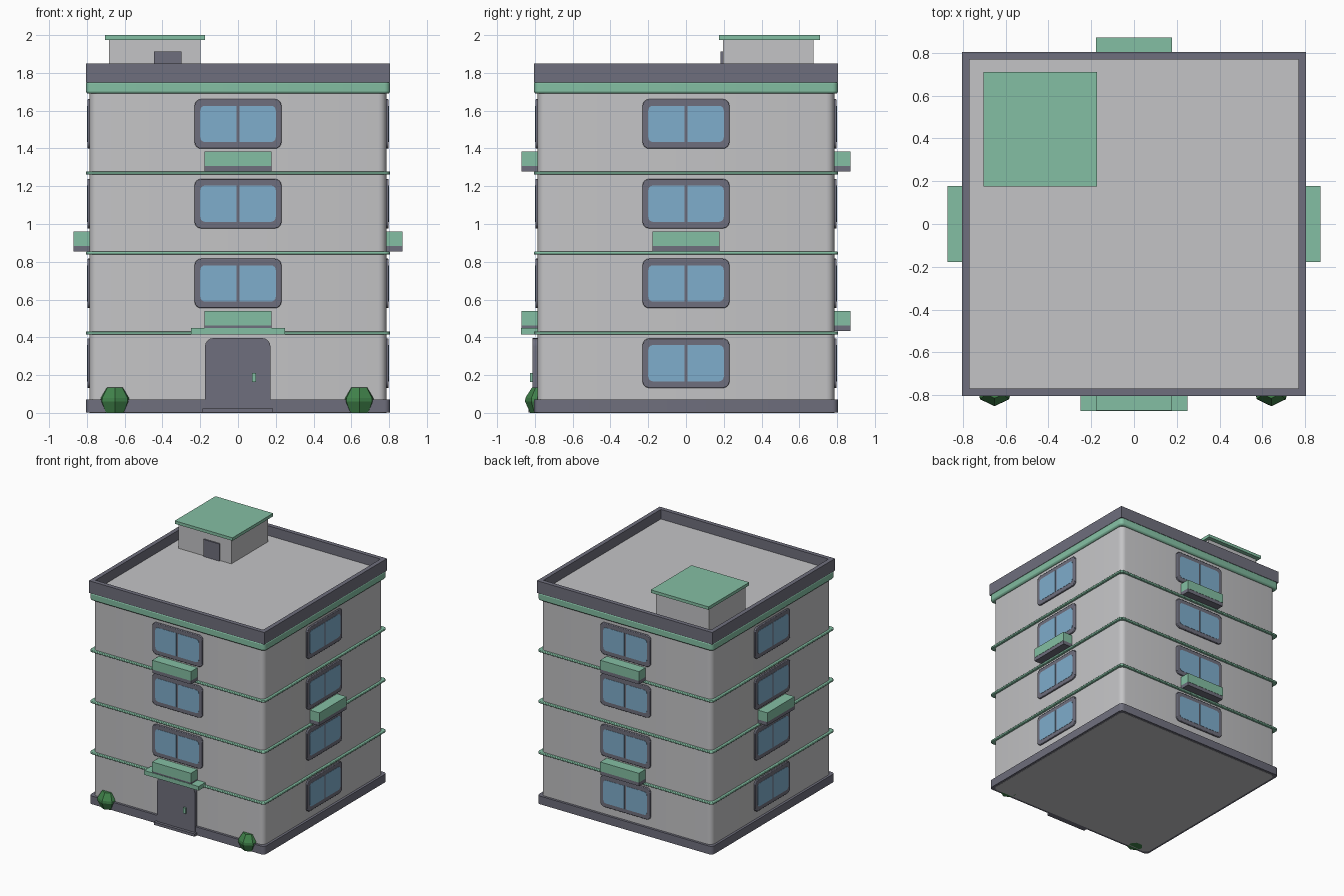
import bpy, bmesh, math
from mathutils import Matrix, Vector

if "Cube" in bpy.data.objects:
    bpy.data.objects.remove(bpy.data.objects["Cube"])


def material(name, rgb):
    lin = [(c / 255 / 12.92) if c < 11 else ((c / 255 + 0.055) / 1.055) ** 2.4 for c in rgb]
    m = bpy.data.materials.new(name)
    m.diffuse_color = (*lin, 1)
    m.use_nodes = True
    m.node_tree.nodes["Principled BSDF"].inputs["Base Color"].default_value = m.diffuse_color
    return m


WALL = material("light grey wall", (196, 196, 198))
TRIM = material("slate trim", (111, 111, 125))
GREEN = material("mint green", (132, 191, 163))
GLASS = material("blue glass", (127, 173, 204))
LEAF = material("leaf green", (64, 130, 74))


def finish(name, bm, mats, smooth=False):
    bmesh.ops.recalc_face_normals(bm, faces=bm.faces)
    me = bpy.data.meshes.new(name)
    bm.to_mesh(me)
    bm.free()
    for m in mats:
        me.materials.append(m)
    ob = bpy.data.objects.new(name, me)
    bpy.context.collection.objects.link(ob)
    if smooth:
        bpy.context.view_layer.objects.active = ob
        ob.select_set(True)
        bpy.ops.object.shade_smooth_by_angle(angle=math.radians(35))
        ob.select_set(False)
    return ob


def rounded(x0, x1, y0, y1, radii, n=4):
    """Rounded rectangle; radii run bottom-left, bottom-right, top-right, top-left."""
    pts = []
    corners = [(x0, y0, 1, 1), (x1, y0, -1, 1), (x1, y1, -1, -1), (x0, y1, 1, -1)]
    for i, ((x, y, sx, sy), r) in enumerate(zip(corners, radii)):
        if r == 0:
            pts.append((x, y))
            continue
        for k in range(n + 1):
            a = math.pi * (1 + i / 2) + math.pi / 2 * k / n
            pts.append((x + sx * r + r * math.cos(a), y + sy * r + r * math.sin(a)))
    return pts


def prism(name, points, mat, smooth=True, bevel=0.0):
    """Closed solid between two matching outlines."""
    bm = bmesh.new()
    a, b = [[bm.verts.new(p) for p in ring] for ring in points]
    n = len(a)
    bm.faces.new(a)
    bm.faces.new(b)
    for i in range(n):
        bm.faces.new((a[i], a[(i + 1) % n], b[(i + 1) % n], b[i]))
    ob = finish(name, bm, [mat], smooth)
    if bevel:
        mod = ob.modifiers.new("soft edge", 'BEVEL')
        mod.width, mod.segments = bevel, 2
        mod.limit_method, mod.angle_limit = 'ANGLE', math.radians(50)
    return ob


def slab(name, half, z0, z1, r, mat, bevel=0.0):
    p = rounded(-half, half, -half, half, [r] * 4)
    return prism(name, [[(x, y, z) for x, y in p] for z in (z0, z1)], mat, True, bevel)


def plate(name, x0, x1, z0, z1, y0, y1, mat, angle=0.0, radii=(0, 0, 0, 0), bevel=0.0):
    """Upright panel designed on the front wall, then turned to a side."""
    rot = Matrix.Rotation(angle, 3, 'Z')
    p = rounded(x0, x1, z0, z1, radii)
    rings = [[rot @ Vector((x, y, z)) for x, z in p] for y in (y0, y1)]
    return prism(name, rings, mat, any(radii), bevel)


# Main block, plinth, floor bands and cornice
slab("walls", 0.785, 0.0, 1.76, 0.042, WALL)
slab("plinth", 0.805, 0.002, 0.07, 0.03, TRIM)
for i, z in enumerate((0.423, 0.846, 1.27)):
    slab(f"floor_band_{i + 1}", 0.805, z - 0.008, z + 0.008, 0.03, GREEN, 0.004)
slab("cornice", 0.805, 1.69, 1.755, 0.03, GREEN, 0.012)

# Roof parapet with sunken roof floor
bm = bmesh.new()
bmesh.ops.create_cube(bm, size=1, matrix=Matrix.Translation((0, 0, 1.8))
                      @ Matrix.Diagonal((1.61, 1.61, 0.1, 1)))
top = max(bm.faces, key=lambda f: f.calc_center_median().z)
bmesh.ops.inset_region(bm, faces=[top], thickness=0.05)
floor = bmesh.ops.extrude_discrete_faces(bm, faces=[top])["faces"][0]
for v in floor.verts:
    v.co.z = 1.77
floor.material_index = 1
finish("parapet", bm, [TRIM, WALL])

# Rooftop stair hut
plate("stair_hut", -0.683, -0.198, 1.765, 1.98, 0.195, 0.675, WALL)
plate("stair_hut_roof", -0.704, -0.174, 1.975, 2.0, 0.176, 0.71, GREEN)
plate("stair_hut_door", -0.445, -0.30, 1.765, 1.912, 0.183, 0.2, TRIM)

# Windows and balcony planters on each side
SIDES = {"front": 0, "right": math.pi / 2, "back": math.pi, "left": -math.pi / 2}
for side, ang in SIDES.items():
    for fl in range(1 if side == "front" else 0, 4):
        z = 0.132 + 0.4223 * fl
        tag = f"{side}_{fl + 1}"
        plate(f"window_frame_{tag}", -0.23, 0.23, z, z + 0.262, -0.798, -0.77,
              TRIM, ang, [0.035] * 4, 0.004)
        for s, part in ((-1, "a"), (1, "b")):
            x0, x1 = sorted((s * 0.008, s * 0.2))
            radii = (0.025, 0, 0, 0.025) if s < 0 else (0, 0.025, 0.025, 0)
            plate(f"window_pane_{tag}_{part}", x0, x1, z + 0.035, z + 0.227,
                  -0.8, -0.795, GLASS, ang, radii)
    for fl in ((1, 3) if side in ("front", "back") else (2,)):
        z = 0.01 + 0.4223 * fl
        plate(f"planter_base_{side}_{fl}", -0.178, 0.178, z, z + 0.03, -0.87, -0.78, TRIM, ang)
        plate(f"planter_{side}_{fl}", -0.178, 0.178, z + 0.03, z + 0.107, -0.872, -0.78, GREEN, ang)

# Entrance
plate("door", -0.175, 0.172, 0.003, 0.396, -0.812, -0.77, TRIM, 0, (0, 0, 0.045, 0.045))
plate("door_handle", 0.074, 0.096, 0.163, 0.21, -0.825, -0.8, GREEN)
plate("door_awning", -0.25, 0.25, 0.415, 0.45, -0.874, -0.78, GREEN)
plate("door_step", -0.188, 0.186, 0.001, 0.024, -0.835, -0.78, TRIM)

# Faceted bushes beside the entrance
for name, cx in (("bush_left", -0.652), ("bush_right", 0.642)):
    bm = bmesh.new()
    rings = []
    for z, r in ((0.0, 0.06), (0.06, 0.087), (0.08, 0.085), (0.135, 0.05)):
        rings.append([bm.verts.new((cx + r * math.cos(a), -0.765 + r * math.sin(a), z))
                      for a in (math.tau * k / 7 - math.pi / 2 for k in range(7))])
    for lo, hi in zip(rings, rings[1:]):
        for k in range(7):
            bm.faces.new((lo[k], lo[(k + 1) % 7], hi[(k + 1) % 7], hi[k]))
    bm.faces.new(rings[0])
    bm.faces.new(rings[-1])
    finish(name, bm, [LEAF])
